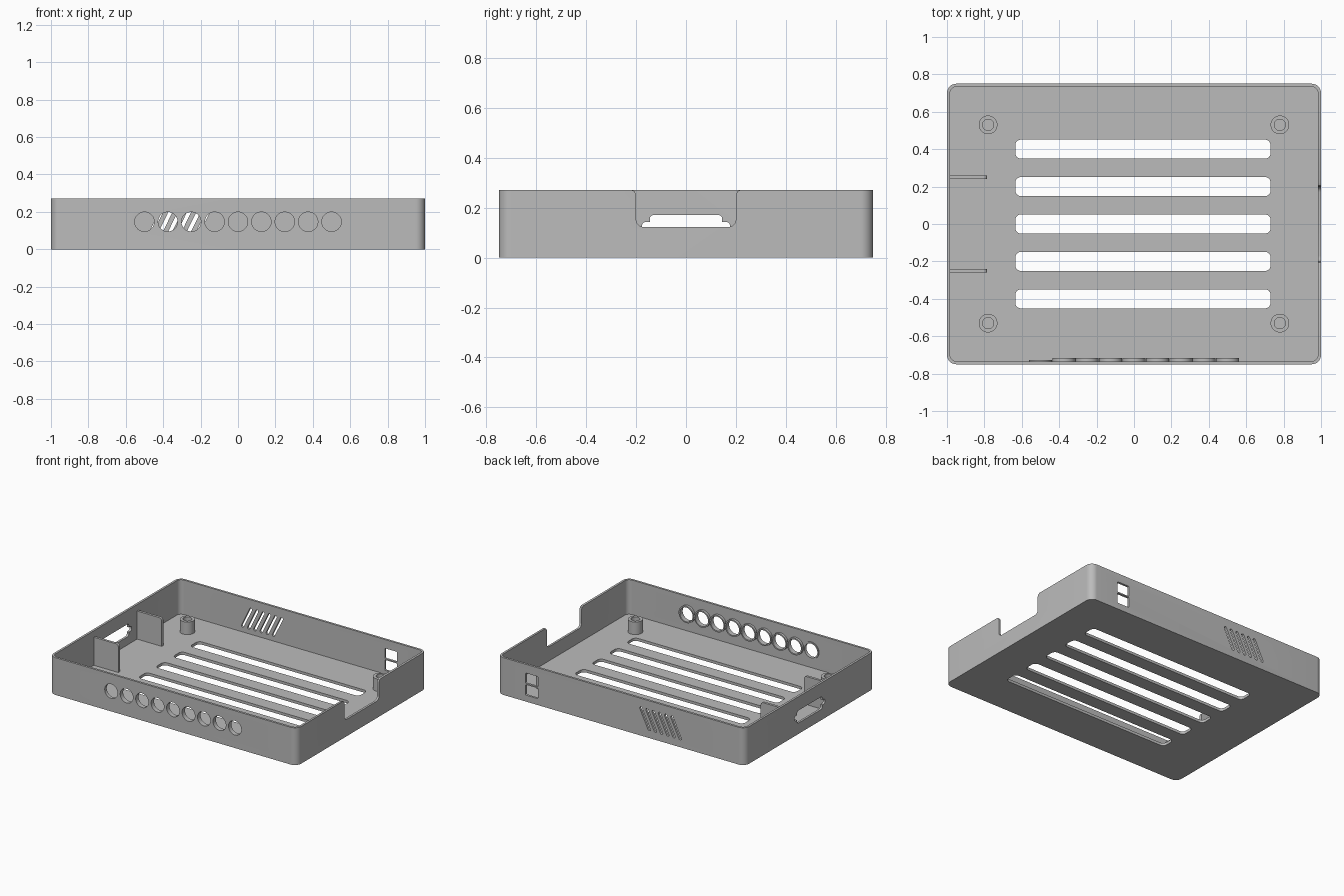
import bpy, bmesh
from math import sin, cos, pi, radians
from mathutils import Vector, Matrix

cube = bpy.data.objects.get("Cube")
if cube:
    bpy.data.objects.remove(cube, do_unlink=True)

# Single grey plastic
plastic = bpy.data.materials.new("grey plastic")
plastic.use_nodes = True
colour = (0.5, 0.5, 0.5, 1)
plastic.diffuse_color = colour
plastic.node_tree.nodes["Principled BSDF"].inputs["Base Color"].default_value = colour

HX, HY, H = 1.0, 0.75, 0.272     # half sizes and height
WALL, FLOOR = 0.016, 0.02


def rounded(a, b, w, h, r, seg=6, tilt=0):
    """Rounded rectangle outline centred on (a, b)."""
    pts = []
    for k, (sa, sb) in enumerate([(1, 1), (-1, 1), (-1, -1), (1, -1)]):
        for i in range(seg + 1):
            t = pi / 2 * (k + i / seg)
            pts.append(Vector((sa * (w / 2 - r) + r * cos(t),
                               sb * (h / 2 - r) + r * sin(t))))
    turn = Matrix.Rotation(tilt, 2)
    return [turn @ p + Vector((a, b)) for p in pts]


def circle(a, b, r, n=40):
    return [(a + r * cos(2 * pi * i / n), b + r * sin(2 * pi * i / n)) for i in range(n)]


def prism(name, outline, axis, lo, hi):
    """Extrude an outline along one axis from lo to hi."""
    place = {"x": lambda a, b, t: (t, a, b),
             "y": lambda a, b, t: (a, t, b),
             "z": lambda a, b, t: (a, b, t)}[axis]
    bm = bmesh.new()
    face = bm.faces.new([bm.verts.new(place(a, b, lo)) for a, b in outline])
    new = bmesh.ops.extrude_face_region(bm, geom=[face])["geom"]
    bmesh.ops.translate(bm, vec=place(0, 0, hi - lo),
                        verts=[v for v in new if isinstance(v, bmesh.types.BMVert)])
    bmesh.ops.recalc_face_normals(bm, faces=bm.faces)
    mesh = bpy.data.meshes.new(name)
    bm.to_mesh(mesh)
    bm.free()
    mesh.materials.append(plastic)
    obj = bpy.data.objects.new(name, mesh)
    bpy.context.collection.objects.link(obj)
    return obj


def activate(obj):
    bpy.ops.object.select_all(action='DESELECT')
    obj.select_set(True)
    bpy.context.view_layer.objects.active = obj


def cut(obj, cutters):
    """Subtract each cutter, then discard it."""
    activate(obj)
    for c in cutters:
        mod = obj.modifiers.new("cut", 'BOOLEAN')
        mod.operation, mod.solver, mod.object = 'DIFFERENCE', 'EXACT', c
        bpy.ops.object.modifier_apply(modifier=mod.name)
        bpy.data.objects.remove(c, do_unlink=True)


def smooth(obj):
    activate(obj)
    bpy.ops.object.shade_smooth_by_angle(angle=radians(30))


# Tray: rounded box hollowed from above
tray = prism("tray", rounded(0, 0, 2 * HX, 2 * HY, 0.05, 10), "z", 0, H)
cutters = [prism("cavity", rounded(0, 0, 2 * (HX - WALL), 2 * (HY - WALL), 0.035, 10),
                 "z", FLOOR, 1)]

# Floor vents
for i in range(-2, 3):
    cutters.append(prism("vent", rounded(0.048, 0.2 * i, 1.365, 0.102, 0.03), "z", -1, 0.1))

# Round ports along the front wall
port_x = [-0.5 + 0.125 * i for i in range(9)]
PORT_Z, PORT_R = 0.147, 0.052
for x in port_x:
    cutters.append(prism("port", circle(x, PORT_Z, PORT_R), "y", -1, -0.6))

# Slanted slots and a pair of windows in the back wall
for i in range(6):
    cutters.append(prism("slot", rounded(-0.444 + 0.05 * i, 0.132, 0.02, 0.172, 0.0095, 5, radians(-26)),
                         "y", 0.6, 1))
for z in (0.085, 0.17):
    cutters.append(prism("window", rounded(0.722, z, 0.1, 0.076, 0.006, 3), "y", 0.6, 1))

# Connector opening in the right wall: body plus wider ears
for w, h, r in ((0.29, 0.092, 0.015), (0.352, 0.036, 0.015)):
    cutters.append(prism("opening", rounded(0, 0.125, w, h, r), "x", -1.2, -0.9))

# Notch in the left wall, with flared upper corners
half = [(0.22, 0.4), (0.22, H), (0.206, H - 0.006), (0.2, H - 0.02)]
half += [(0.17 + 0.03 * cos(t), 0.153 - 0.03 * sin(t)) for t in [pi / 12 * i for i in range(7)]]
notch = half + [(-a, b) for a, b in reversed(half)]
cutters.append(prism("notch", notch, "x", 0.9, 1.2))
cut(tray, cutters)
smooth(tray)

# Collars around the front ports, inside the wall
inner = -HY + WALL
for i, x in enumerate(port_x):
    collar = prism(f"port_collar_{i + 1}", circle(x, PORT_Z, 0.0615), "y",
                   inner - 0.004, inner + (0.007 if i == 0 else 0.018))
    cut(collar, [prism("bore", circle(x, PORT_Z, PORT_R), "y", -1, -0.6)])
    smooth(collar)

# Screw posts
for sx, side in ((1, "left"), (-1, "right")):
    for sy, end in ((1, "back"), (-1, "front")):
        post = prism(f"screw_post_{end}_{side}", circle(0.78 * sx, 0.53 * sy, 0.05),
                     "z", FLOOR - 0.005, 0.112)
        cut(post, [prism("bore", circle(0.78 * sx, 0.53 * sy, 0.03), "z", FLOOR + 0.001, 1)])
        smooth(post)

# Divider plates beside the connector opening, free top corner rounded
for y, end in ((0.25, "back"), (-0.25, "front")):
    plate = [(-0.99, FLOOR - 0.005), (-0.785, FLOOR - 0.005)]
    plate += [(-0.805 + 0.02 * cos(t), 0.205 + 0.02 * sin(t)) for t in [pi / 12 * i for i in range(7)]]
    plate.append((-0.99, 0.225))
    smooth(prism(f"divider_{end}", plate, "y", y - 0.009, y + 0.009))
